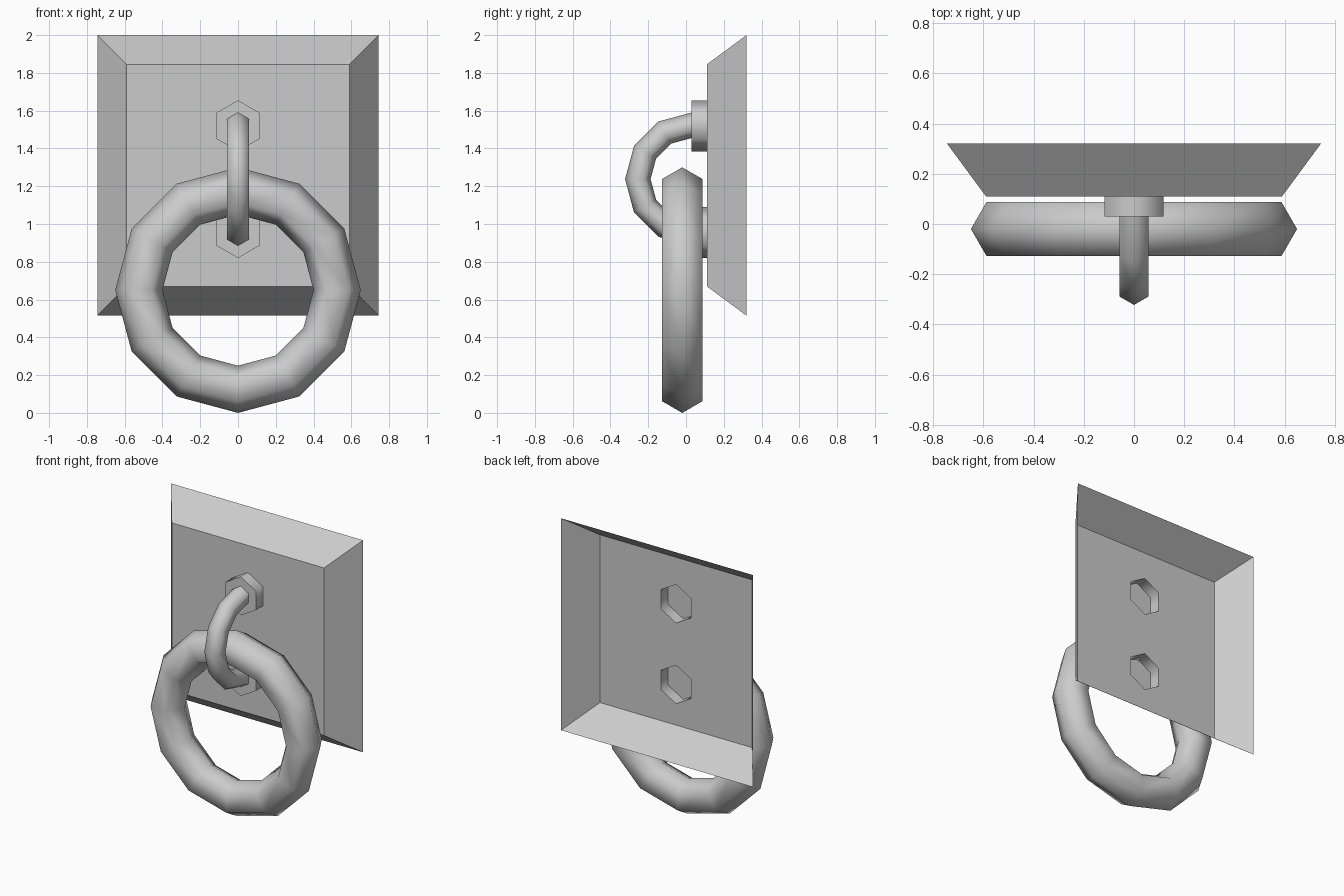
import bpy, bmesh
from math import sin, cos, radians, pi

if "Cube" in bpy.data.objects:
    bpy.data.objects.remove(bpy.data.objects["Cube"])

COLLAR_Z = (1.52, 0.955)


def finish(name, bm):
    mesh = bpy.data.meshes.new(name)
    bm.to_mesh(mesh)
    bm.free()
    obj = bpy.data.objects.new(name, mesh)
    bpy.context.collection.objects.link(obj)
    return obj


def loop(bm, pts):
    return [bm.verts.new(p) for p in pts]


def ring_edges(bm, vs):
    return [bm.edges.new((vs[i], vs[(i + 1) % len(vs)])) for i in range(len(vs))]


def walls(bm, a, b):
    n = len(a)
    return [bm.faces.new((a[i], a[(i + 1) % n], b[(i + 1) % n], b[i])) for i in range(n)]


def rect(hx, z0, z1, y):
    return [(-hx, y, z0), (hx, y, z0), (hx, y, z1), (-hx, y, z1)]


def hexagon(z, y, r=0.135):
    return [(r * sin(i * pi / 3), y, z + r * cos(i * pi / 3)) for i in range(6)]


def sweep(name, major, minor, angles, closed, place):
    """Six-sided tube swept round an arc; place maps (radius, angle, side) to a point."""
    bm = bmesh.new()
    rings = []
    for a in angles:
        rings.append(loop(bm, [place(major + minor * cos(k * pi / 3), radians(a),
                                     minor * sin(k * pi / 3)) for k in range(6)]))
    for i in range(len(rings) if closed else len(rings) - 1):
        walls(bm, rings[i], rings[(i + 1) % len(rings)])
    bmesh.ops.recalc_face_normals(bm, faces=bm.faces)
    for f in bm.faces:
        f.smooth = True
    return finish(name, bm)


# Wall plate: hollow, open at the back, with two bolt collars drawn out of its face
bm = bmesh.new()
back = loop(bm, rect(0.745, 0.515, 2.0, 0.32))
front = loop(bm, rect(0.59, 0.67, 1.845, 0.11))
walls(bm, back, front)
edges = list({e for v in front for e in v.link_edges if e.other_vert(v) in front})
for z in COLLAR_Z:
    base = loop(bm, hexagon(z, 0.11))
    rim = ring_edges(bm, base)
    edges += rim
    tip = loop(bm, hexagon(z, 0.03))
    for f in walls(bm, base, tip):
        f.smooth = True
    cap = bm.faces.new(tip)
    for e in rim + list(cap.edges):
        e.smooth = False
bmesh.ops.triangle_fill(bm, edges=edges, use_beauty=True, normal=(0, -1, 0))
bmesh.ops.recalc_face_normals(bm, faces=bm.faces)
# make the face of the plate look towards the front
if next(f for f in bm.faces if front[0] in f.verts and abs(f.normal.y) > 0.99).normal.y > 0:
    bmesh.ops.reverse_faces(bm, faces=bm.faces)
finish("wall_plate", bm)

# Half-round staple joining the two collars
sweep("staple", 0.285, 0.0675, range(0, 181, 30), False,
      lambda r, a, s: (s, 0.03 - r * sin(a), 1.2375 + r * cos(a)))

# Hanging ring
sweep("hanging_ring", 0.525, 0.125, range(0, 360, 30), True,
      lambda r, a, s: (r * sin(a), -0.02 + s, 0.65 + r * cos(a)))
